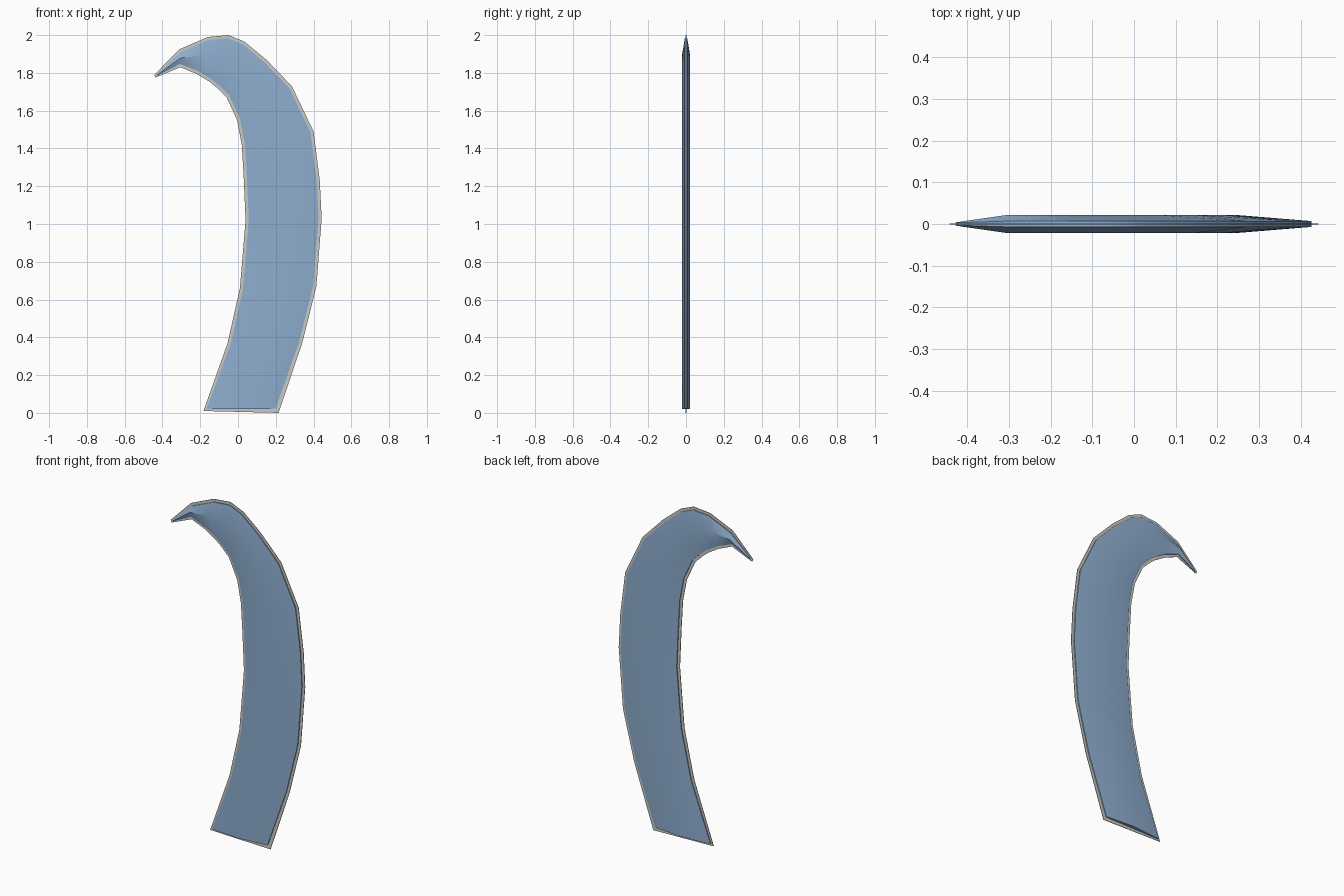
import bpy, bmesh
from mathutils import Vector

if "Cube" in bpy.data.objects:
    bpy.data.objects.remove(bpy.data.objects["Cube"])

def material(name, rgb):
    m = bpy.data.materials.new(name)
    m.diffuse_color = (*rgb, 1)
    m.use_nodes = True
    m.node_tree.nodes["Principled BSDF"].inputs["Base Color"].default_value = m.diffuse_color
    return m

BLUE = material("steel blue", (0.27, 0.42, 0.62))
GREY = material("pale grey", (0.58, 0.58, 0.56))

# Stations along the curved blade: (outer x, z), (inner x, z)
STATIONS = [((0.215, 0.0), (-0.183, 0.01)), ((0.34, 0.37), (-0.055, 0.37)),
            ((0.415, 0.67), (0.01, 0.66)), ((0.443, 1.03), (0.04, 1.02)),
            ((0.433, 1.23), (0.03, 1.25)), ((0.40, 1.49), (0.02, 1.42)),
            ((0.285, 1.73), (-0.005, 1.55)), ((0.15, 1.87), (-0.06, 1.67)),
            ((0.035, 1.965), (-0.11, 1.72)), ((-0.05, 2.0), (-0.15, 1.753)),
            ((-0.16, 1.99), (-0.22, 1.795)), ((-0.31, 1.925), (-0.305, 1.83)),
            ((-0.443, 1.79), (-0.437, 1.775))]
RIM = 0.017      # width of the cutting edge
RIDGE = 0.022    # half thickness at the central ridge
SIDE = 0.007     # half thickness where the body meets the edge

def loft(name, rings, mat):
    bm = bmesh.new()
    loops = [[bm.verts.new(p) for p in r] for r in rings]
    n = len(loops[0])
    for a, b in zip(loops, loops[1:]):
        for i in range(n):
            j = (i + 1) % n
            bm.faces.new((a[i], a[j], b[j], b[i]))
    bm.faces.new(loops[0])
    bm.faces.new(loops[-1])
    bmesh.ops.recalc_face_normals(bm, faces=bm.faces)
    me = bpy.data.meshes.new(name)
    bm.to_mesh(me)
    bm.free()
    me.materials.append(mat)
    ob = bpy.data.objects.new(name, me)
    bpy.context.collection.objects.link(ob)
    bpy.ops.object.select_all(action='DESELECT')
    ob.select_set(True)
    bpy.context.view_layer.objects.active = ob
    bpy.ops.object.shade_smooth_by_angle(angle=0.5)
    return ob

edge_rings, body_rings = [], []
last = len(STATIONS) - 1
outer = [Vector((o[0], 0, o[1])) for o, _ in STATIONS]
inner = [Vector((i[0], 0, i[1])) for _, i in STATIONS]

def inward(pts, k, side):
    # Point moved off the outline, square to the local direction
    a, b = pts[max(k - 1, 0)], pts[min(k + 1, last)]
    d = (b - a).normalized()
    return pts[k] + Vector((-d.z, 0, d.x)) * RIM * side

for k in range(last + 1):
    o, i = outer[k], inner[k]
    t = Vector((0, 0.0015, 0))
    edge_rings.append([o + t, i + t, i - t, o - t])
    if k < last:
        po, pi = inward(outer, k, 1), inward(inner, k, -1)
        if k == 0:
            po.z, pi.z = 0.022, 0.02
        mid = (po + pi) / 2
        s, r = Vector((0, SIDE, 0)), Vector((0, RIDGE, 0))
    else:
        # Body closes to a small point just inside the tip
        mid = (o + i) / 2 + Vector((0.012, 0, 0.006))
        po, pi = mid + Vector((0, 0, 0.004)), mid - Vector((0, 0, 0.004))
        s, r = Vector((0, 0.003, 0)), Vector((0, 0.004, 0))
    body_rings.append([po + s, mid + r, pi + s, pi - s, mid - r, po - s])

# Thin cutting edge all round, and the ridged blade body over it
loft("blade_edge", edge_rings, GREY)
loft("blade_body", body_rings, BLUE)
